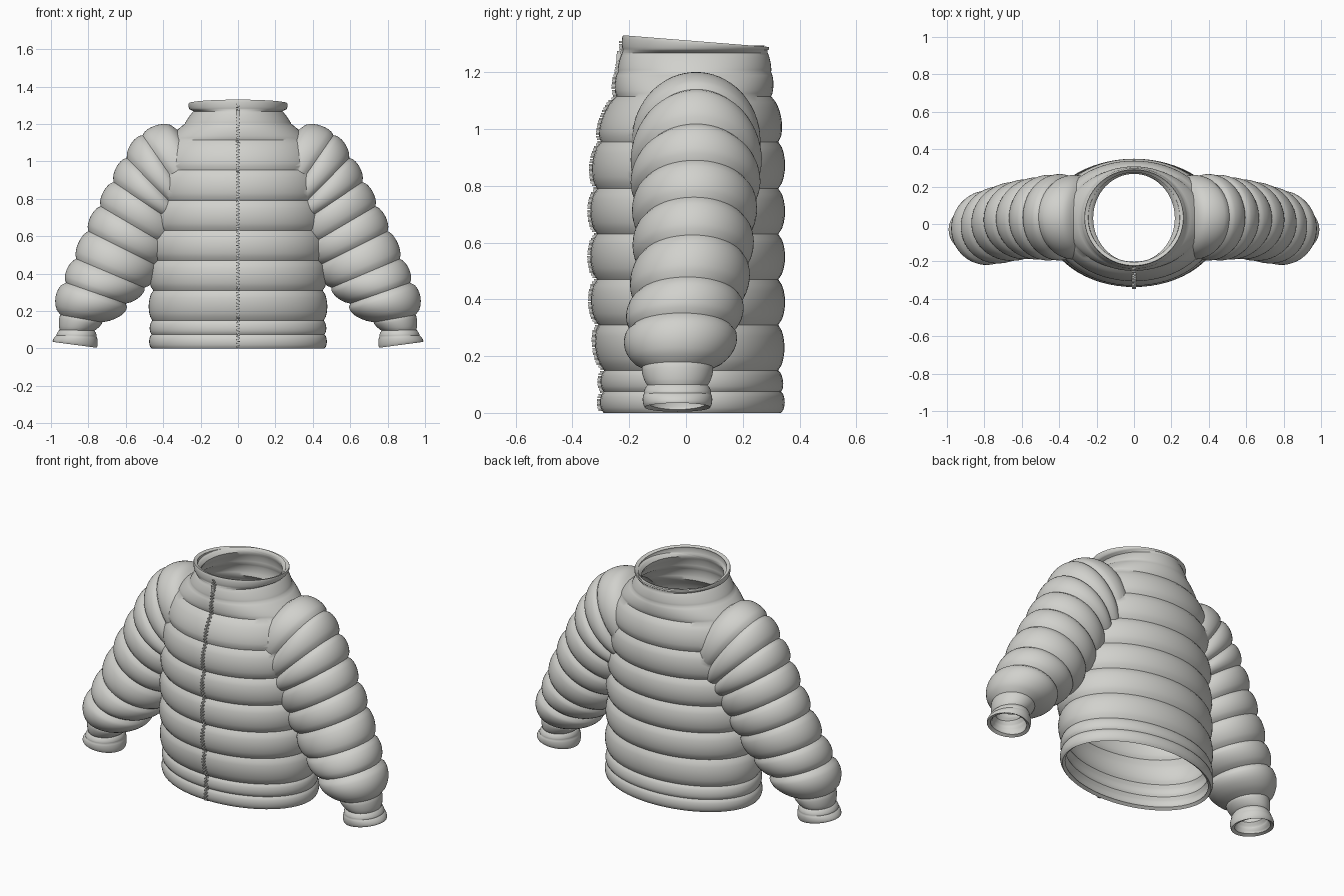
import bpy, bmesh, math
from mathutils import Vector, Matrix

cube = bpy.data.objects.get("Cube")
if cube:
    bpy.data.objects.remove(cube, do_unlink=True)


def material(name, colour):
    m = bpy.data.materials.new(name)
    m.use_nodes = True
    m.diffuse_color = (*colour, 1)
    bsdf = next(n for n in m.node_tree.nodes if n.type == 'BSDF_PRINCIPLED')
    bsdf.inputs["Base Color"].default_value = (*colour, 1)
    bsdf.inputs["Roughness"].default_value = 0.8
    return m


FABRIC = material("warm grey fabric", (0.64, 0.64, 0.61))


def finish(bm, name):
    mesh = bpy.data.meshes.new(name)
    bm.to_mesh(mesh)
    bm.free()
    ob = bpy.data.objects.new(name, mesh)
    bpy.context.collection.objects.link(ob)
    mesh.materials.append(FABRIC)
    return ob


def make_active(ob):
    bpy.ops.object.select_all(action='DESELECT')
    ob.select_set(True)
    bpy.context.view_layer.objects.active = ob


def apply(ob, mod):
    make_active(ob)
    bpy.ops.object.modifier_apply(modifier=mod.name)


def quilt(seams, steps=8):
    """Interpolate between seam rows; the last value of a row is the puff above it."""
    rows = []
    for a, b in zip(seams, seams[1:]):
        for i in range(steps):
            t = i / steps
            puff = a[-1] * math.sin(math.pi * t) ** 0.6
            rows.append([p + (q - p) * t for p, q in zip(a[:-1], b[:-1])] + [puff])
    rows.append(list(seams[-1][:-1]) + [0])
    return rows


def loft(rings, name):
    """Closed solid through rings given as (centre, half axis u, half axis v)."""
    bm = bmesh.new()
    n = 64
    loops = []
    for c, u, v in rings:
        angles = [2 * math.pi * k / n for k in range(n)]
        loops.append([bm.verts.new(c + u * math.cos(a) + v * math.sin(a)) for a in angles])
    for lo, hi in zip(loops, loops[1:]):
        for k in range(n):
            j = (k + 1) % n
            bm.faces.new((lo[k], lo[j], hi[j], hi[k]))
    bm.faces.new(loops[0])
    bm.faces.new(loops[-1])
    bmesh.ops.recalc_face_normals(bm, faces=bm.faces)
    return finish(bm, name)


# Torso: height, half width, front y, back y, tilt, puff
BODY = [
    (0.00, 0.462, -0.290, 0.335, 0, 0.013),
    (0.075, 0.462, -0.290, 0.335, 0, 0.012),
    (0.15, 0.458, -0.288, 0.325, 0, 0.022),
    (0.31, 0.453, -0.308, 0.325, 0, 0.024),
    (0.47, 0.450, -0.313, 0.325, 0, 0.024),
    (0.63, 0.445, -0.313, 0.325, 0, 0.024),
    (0.79, 0.435, -0.313, 0.325, 0, 0.024),
    (0.955, 0.42, -0.300, 0.325, 0, 0.024),
    (1.115, 0.37, -0.245, 0.300, 0, 0.008),
    (1.20, 0.285, -0.240, 0.300, 0, 0.004),
    (1.268, 0.238, -0.225, 0.288, 0, 0.0),
    (1.278, 0.258, -0.222, 0.288, 0, 0.004),
    (1.31, 0.264, -0.222, 0.290, 0.08, 0.0),
]
body_rows = quilt(BODY)
rings = []
for z, ax, front, back, tilt, puff in body_rows:
    ry = (back - front) / 2 + puff
    rings.append((Vector((0, (front + back) / 2, z)),
                  Vector((ax + puff, 0, 0)), Vector((0, ry, -tilt * ry))))
jacket = loft(rings, "quilted_jacket")

# Sleeve: outer x, outer z, inner x, inner z, centre y, half depth, puff
SLEEVE = [
    (0.20, 1.08, 0.10, 0.85, 0.035, 0.12, 0.0),
    (0.36, 1.195, 0.16, 0.80, 0.035, 0.195, 0.026),
    (0.51, 1.14, 0.22, 0.72, 0.037, 0.205, 0.026),
    (0.595, 1.018, 0.27, 0.69, 0.035, 0.205, 0.026),
    (0.665, 0.89, 0.31, 0.65, 0.032, 0.20, 0.024),
    (0.735, 0.76, 0.36, 0.54, 0.028, 0.192, 0.024),
    (0.80, 0.627, 0.425, 0.44, 0.022, 0.187, 0.024),
    (0.865, 0.479, 0.50, 0.325, 0.005, 0.185, 0.024),
    (0.92, 0.352, 0.60, 0.24, -0.015, 0.178, 0.042),
    (0.95, 0.18, 0.725, 0.14, -0.03, 0.125, 0.006),
    (0.953, 0.10, 0.768, 0.095, -0.03, 0.106, 0.004),
    (0.97, 0.07, 0.757, 0.065, -0.03, 0.118, 0.006),
    (0.99, 0.035, 0.755, 0.004, -0.03, 0.115, 0.0),
]
for side in (1, -1):
    rings = []
    for ox, oz, ix, iz, yc, ry, puff in quilt(SLEEVE):
        outer = Vector((side * ox, yc, oz))
        inner = Vector((side * ix, yc, iz))
        half = (outer - inner) / 2
        rings.append(((outer + inner) / 2, half + half.normalized() * puff,
                      Vector((0, ry + puff, 0))))
    sleeve = loft(rings, "sleeve")
    weld = jacket.modifiers.new("weld_sleeve", 'BOOLEAN')
    weld.operation = 'UNION'
    weld.solver = 'EXACT'
    weld.object = sleeve
    apply(jacket, weld)
    bpy.data.objects.remove(sleeve, do_unlink=True)

# Open the neck, hem and cuffs, then give the cloth a thickness
bm = bmesh.new()
bm.from_mesh(jacket.data)
caps = [f for f in bm.faces if len(f.verts) > 30]
bmesh.ops.delete(bm, geom=caps, context='FACES')
bm.to_mesh(jacket.data)
bm.free()
cloth = jacket.modifiers.new("cloth", 'SOLIDIFY')
cloth.thickness = 0.02
cloth.offset = -1
apply(jacket, cloth)
make_active(jacket)
bpy.ops.object.shade_smooth_by_angle(angle=math.radians(45))


def front_y(z):
    for a, b in zip(body_rows, body_rows[1:]):
        if z <= b[0]:
            t = (z - a[0]) / (b[0] - a[0])
            return (a[2] - a[-1]) * (1 - t) + (b[2] - b[-1]) * t
    return body_rows[-1][2]


def box(bm, centre, size):
    bmesh.ops.create_cube(bm, size=1, matrix=Matrix.Translation(centre) @ Matrix.Diagonal((*size, 1)))


# Zip: interlocking teeth that follow the quilted front
bm = bmesh.new()
pitch = 0.009
for i in range(int(1.31 / pitch)):
    z = 0.01 + i * pitch
    x = 0.004 if i % 2 else -0.004
    box(bm, (x, front_y(z) - 0.002, z), (0.013, 0.018, pitch * 0.75))
finish(bm, "zip_teeth")

# Cloth tape under the teeth
bm = bmesh.new()
pairs = []
for row in body_rows:
    y = row[2] - row[-1] - 0.003
    z = row[0] + row[4] * 0.25
    pairs.append([bm.verts.new((x, y, z)) for x in (-0.012, 0.012)])
for lo, hi in zip(pairs, pairs[1:]):
    bm.faces.new((lo[0], lo[1], hi[1], hi[0]))
finish(bm, "zip_tape")

# Zip slider with its hanging pull tab
bm = bmesh.new()
box(bm, (0, front_y(1.26) - 0.008, 1.26), (0.022, 0.014, 0.03))
box(bm, (0, front_y(1.26) - 0.013, 1.195), (0.012, 0.005, 0.14))
finish(bm, "zip_pull")
